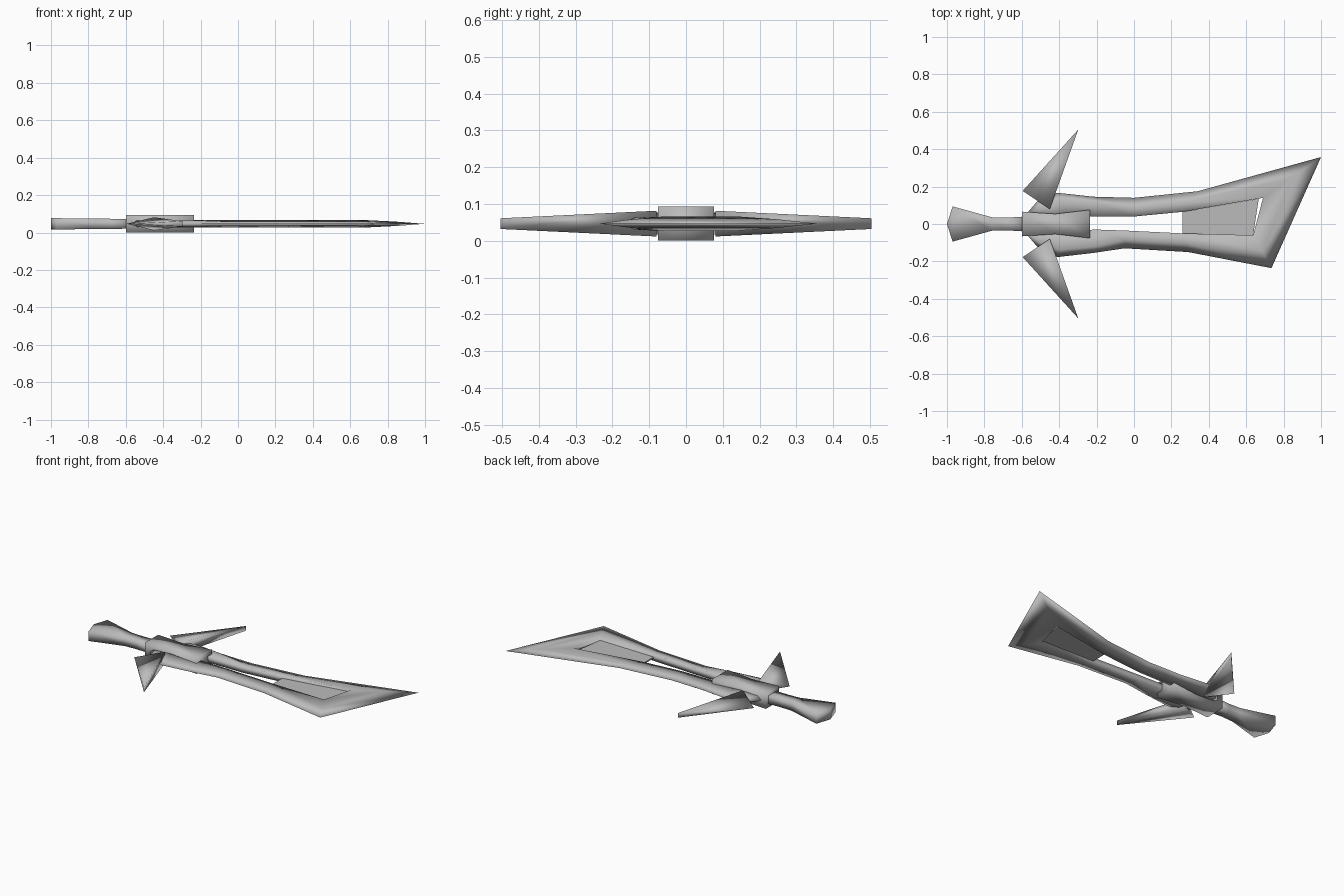
import bpy, bmesh
from mathutils import Vector

cube = bpy.data.objects.get("Cube")
if cube:
    bpy.data.objects.remove(cube, do_unlink=True)

MID = 0.0465      # height of the flat centre plane

steel = bpy.data.materials.new("grey_steel")
steel.use_nodes = True
GREY = (0.5, 0.5, 0.5, 1)
steel.diffuse_color = GREY
steel.node_tree.nodes["Principled BSDF"].inputs["Base Color"].default_value = GREY


def loft(name, sections, smooth=True):
    """Bridge a row of equal rings and cap both ends."""
    bm = bmesh.new()
    rings = [[bm.verts.new((x, y, MID + z)) for x, y, z in s] for s in sections]
    n = len(rings[0])
    for a, b in zip(rings, rings[1:]):
        for i in range(n):
            j = (i + 1) % n
            bm.faces.new((a[i], a[j], b[j], b[i]))
    bm.faces.new(rings[0])
    bm.faces.new(rings[-1])
    bmesh.ops.remove_doubles(bm, verts=bm.verts, dist=0.0005)
    bmesh.ops.recalc_face_normals(bm, faces=bm.faces)
    for f in bm.faces:
        f.smooth = smooth
    mesh = bpy.data.meshes.new(name)
    bm.to_mesh(mesh)
    bm.free()
    mesh.materials.append(steel)
    obj = bpy.data.objects.new(name, mesh)
    bpy.context.collection.objects.link(obj)
    return obj


def bar(x, w, h):
    """Rectangular cross-section at x."""
    return [(x, -w, -h), (x, w, -h), (x, w, h), (x, -w, h)]


# Handle with flared, pointed pommel
loft("handle", [bar(-1, 0, 0.03), bar(-0.97, 0.094, 0.03), bar(-0.76, 0.036, 0.028),
                bar(-0.68, 0.034, 0.027), bar(-0.58, 0.04, 0.026)])

# Waisted guard block
loft("guard", [bar(-0.6, 0.066, MID), bar(-0.42, 0.054, MID), bar(-0.235, 0.076, MID)])

# Swept wing spikes: thin back corner, thick inner corner, blunt tip
for side, s in (("left", 1), ("right", -1)):
    back, inner, tip = (-0.595, 0.177 * s), (-0.45, 0.08 * s), (-0.298, 0.505 * s)
    loft(side + "_wing", [
        [(*back, 0), (*back, 0), (*inner, 0.035), (*inner, -0.035)],
        [(*tip, -0.0145), (*tip, 0.0145), (*tip, 0.0145), (*tip, -0.0145)]])

# Forked blade: outer edge, inner edge, following the loop round the tip
path = [
    ((-0.57, 0.06), (-0.5, 0.03)), ((-0.51, 0.13), (-0.44, 0.035)),
    ((-0.41, 0.167), (-0.36, 0.04)), ((-0.22, 0.146), (-0.2, 0.04)),
    ((0, 0.14), (0, 0.04)), ((0.34, 0.175), (0.26, 0.065)),
    ((1, 0.358), (0.69, 0.14)), ((0.735, -0.236), (0.637, -0.06)),
    ((0.29, -0.15), (0.26, -0.05)), ((-0.05, -0.13), (-0.05, -0.035)),
    ((-0.22, -0.155), (-0.2, -0.03)), ((-0.41, -0.177), (-0.36, -0.035)),
    ((-0.51, -0.13), (-0.44, -0.035)), ((-0.57, -0.06), (-0.5, -0.03))]
THICK = 0.0195
blade = []
for o, i in path:
    # Steep narrow bevel on the arms, long even bevel on the blade
    arm = o[0] < -0.1
    rx, ry = Vector(o).lerp(Vector(i), 0.28 if arm else 0.5)
    rz = THICK * (0.9 if arm else 0.6)
    blade.append([(*o, 0), (rx, ry, rz), (*i, THICK), (*i, -THICK), (rx, ry, -rz)])
loft("blade", blade)

# Thin plate in the blade window
loft("window_plate", [
    [(x, lo, -0.0045), (x, hi, -0.0045), (x2, hi, 0.0045), (x2, lo, 0.0045)]
    for x, x2, lo, hi in ((0.26, 0.26, -0.05, 0.065), (0.637, 0.637, -0.06, 0.13))]
    + [[(0.637, -0.06, -0.0045), (0.667, 0.136, -0.0045),
        (0.667, 0.136, 0.0045), (0.637, -0.06, 0.0045)]], smooth=False)
